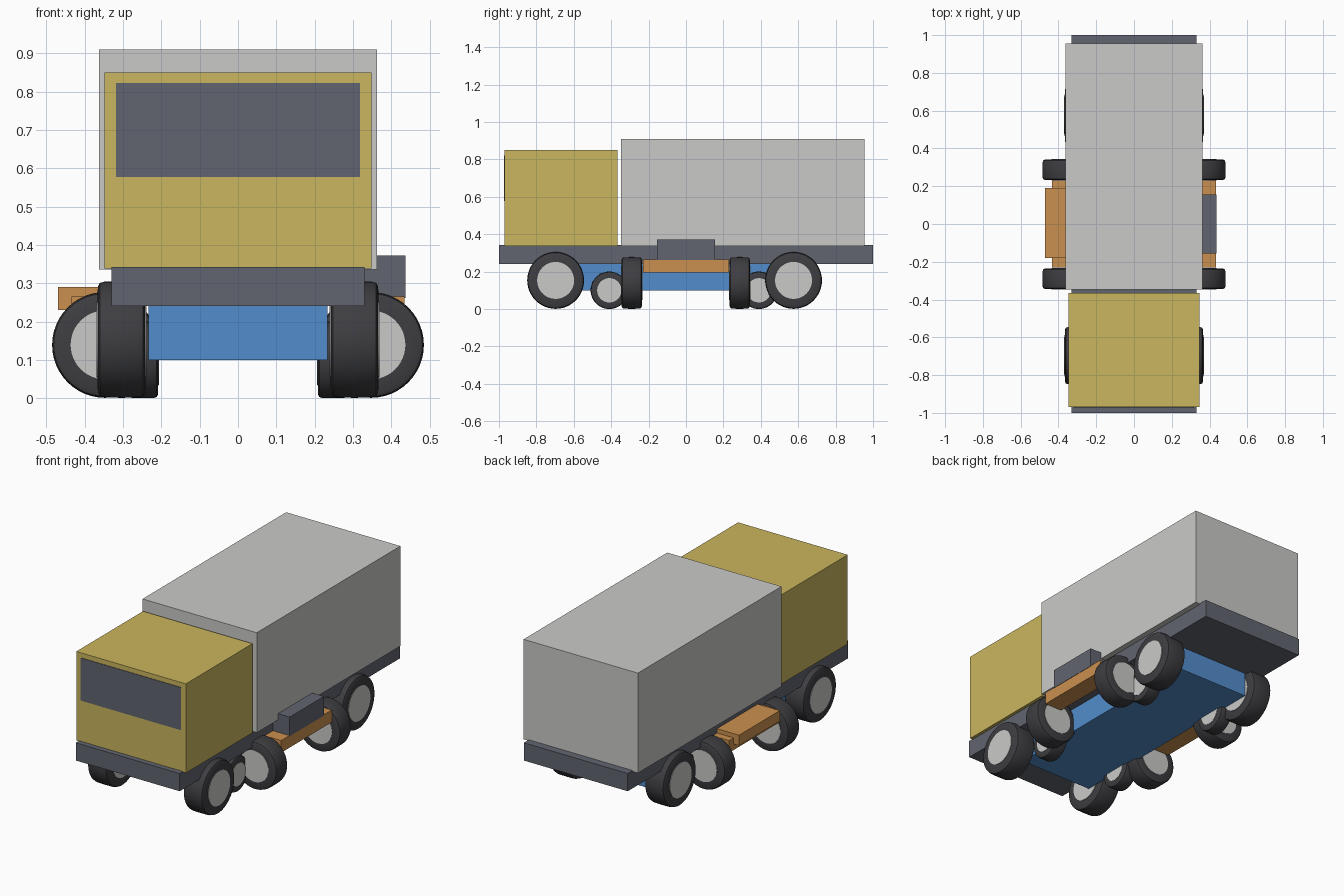
import bpy, bmesh, math
from mathutils import Matrix

cube = bpy.data.objects.get("Cube")
if cube:
    bpy.data.objects.remove(cube, do_unlink=True)


def material(name, rgb):
    linear = [((c / 255 + 0.055) / 1.055) ** 2.4 for c in rgb]
    mat = bpy.data.materials.new(name)
    mat.use_nodes = True
    mat.diffuse_color = (*linear, 1)
    bsdf = mat.node_tree.nodes["Principled BSDF"]
    bsdf.inputs["Base Color"].default_value = (*linear, 1)
    bsdf.inputs["Roughness"].default_value = 0.8
    return mat


yellow = material("cab yellow", (202, 182, 94))
grey = material("light grey", (202, 202, 200))
slate = material("slate grey", (98, 101, 112))
blue = material("tank blue", (82, 141, 204))
orange = material("rail orange", (202, 144, 78))
rubber = material("tyre black", (62, 62, 66))


def finish(name, bm, mat, smooth=False):
    bmesh.ops.recalc_face_normals(bm, faces=bm.faces)
    mesh = bpy.data.meshes.new(name)
    bm.to_mesh(mesh)
    bm.free()
    mesh.materials.append(mat)
    obj = bpy.data.objects.new(name, mesh)
    bpy.context.collection.objects.link(obj)
    if smooth:
        bpy.ops.object.select_all(action="DESELECT")
        obj.select_set(True)
        bpy.context.view_layer.objects.active = obj
        bpy.ops.object.shade_smooth_by_angle(angle=math.radians(40))
    return obj


def box(name, x, y, z, mat):
    """Box spanning the (low, high) range on each axis."""
    bm = bmesh.new()
    bmesh.ops.create_cube(bm, size=1)
    for v in bm.verts:
        v.co = [lo + (c + 0.5) * (hi - lo) for c, (lo, hi) in zip(v.co, (x, y, z))]
    return finish(name, bm, mat)


def lathe(name, profile, turn, mat):
    """Spin (radius, offset) points about x, then place the result."""
    bm = bmesh.new()
    verts = [bm.verts.new((offset, 0, radius)) for radius, offset in profile]
    edges = [bm.edges.new(pair) for pair in zip(verts, verts[1:])]
    bmesh.ops.spin(bm, geom=verts + edges, cent=(0, 0, 0), axis=(1, 0, 0),
                   angle=math.tau, steps=48)
    bmesh.ops.remove_doubles(bm, verts=bm.verts, dist=0.0001)
    bm.transform(turn)
    return finish(name, bm, mat, smooth=True)


def wheel(name, centre, radius, half, sideways=False):
    turn = Matrix.Translation(centre)
    if sideways:
        turn = turn @ Matrix.Rotation(math.pi / 2, 4, "Z")
    rim = radius * 0.65
    side = [(rim, half), (radius * 0.9, half * 0.98), (radius * 0.97, half * 0.9),
            (radius * 0.995, half * 0.7), (radius, 0)]
    tyre = side + [(r, -w) for r, w in reversed(side[:-1])]
    lathe(name + "_tyre", tyre, turn, rubber)
    cap = half * 1.04
    lathe(name + "_hub", [(0, cap), (rim, cap), (rim, -cap), (0, -cap)], turn, grey)


# Chassis and body
box("chassis", (-0.33, 0.33), (-1, 1), (0.24, 0.342), slate)
box("cab", (-0.348, 0.348), (-0.97, -0.365), (0.338, 0.85), yellow)
box("windscreen", (-0.318, 0.318), (-0.973, -0.969), (0.577, 0.822), slate)
box("cargo_box", (-0.363, 0.363), (-0.348, 0.955), (0.336, 0.91), grey)
box("underbody", (-0.233, 0.233), (-0.66, 0.66), (0.1, 0.242), blue)

# Side equipment
box("battery_box", (0.33, 0.437), (-0.155, 0.155), (0.262, 0.372), slate)
box("storage_box", (-0.47, -0.33), (-0.18, 0.19), (0.23, 0.29), orange)

# Wheels and rails, mirrored left and right
for label, s in (("left", 1), ("right", -1)):
    box(label + "_rail", sorted((s * 0.325, s * 0.435)), (-0.23, 0.23),
        (0.195, 0.265), orange)
    for end, y in (("front", -0.697), ("rear", 0.575)):
        wheel(f"{label}_{end}_road_wheel", (s * 0.304, y, 0.153), 0.152, 0.063)
    for end, y in (("front", -0.41), ("rear", 0.39)):
        wheel(f"{label}_{end}_small_wheel", (s * 0.248, y, 0.1), 0.1, 0.04)
    for end, y in (("front", -0.29), ("rear", 0.287)):
        wheel(f"{label}_{end}_cross_wheel", (s * 0.347, y, 0.139), 0.138, 0.055, True)
